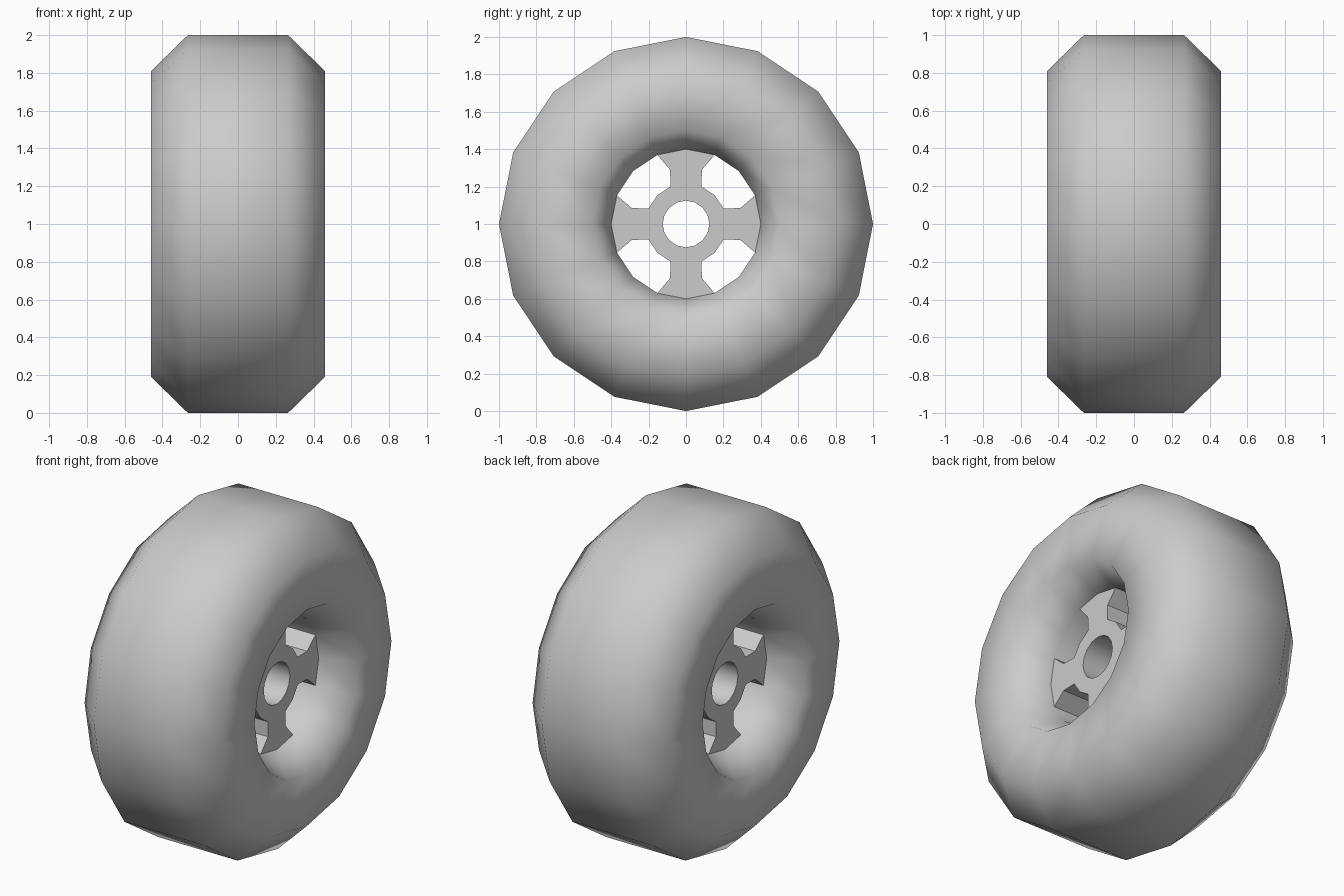
import bpy, bmesh
from math import sin, cos, pi

cube = bpy.data.objects.get("Cube")
if cube:
    bpy.data.objects.remove(cube, do_unlink=True)

SIDES = 16
STEP = 2 * pi / SIDES
AXLE_Z = 1.0
RIM_R, HUB_R, BORE_R = 0.40, 0.217, 0.125
HUB_HALF = 0.26

grey = bpy.data.materials.new("light_grey")
grey.use_nodes = True
colour = (0.6, 0.6, 0.6, 1)
grey.diffuse_color = colour
grey.node_tree.nodes["Principled BSDF"].inputs["Base Color"].default_value = colour


def polar(x, radius, angle):
    """Point around the axle, angle measured from straight up."""
    return (x, radius * sin(angle), AXLE_Z + radius * cos(angle))


def finish(bm, name):
    bmesh.ops.recalc_face_normals(bm, faces=bm.faces)
    mesh = bpy.data.meshes.new(name)
    bm.to_mesh(mesh)
    bm.free()
    mesh.materials.append(grey)
    obj = bpy.data.objects.new(name, mesh)
    bpy.context.collection.objects.link(obj)
    bpy.ops.object.select_all(action="DESELECT")
    obj.select_set(True)
    bpy.context.view_layer.objects.active = obj
    return obj


# Tyre: closed eight-sided section swept around the axle
half = [(0.265, RIM_R), (0.46, 0.5), (0.46, 0.81), (0.265, 1.0)]
section = half + [(-x, r) for x, r in reversed(half)]
bm = bmesh.new()
rings = [[bm.verts.new(polar(x, r, i * STEP)) for x, r in section]
         for i in range(SIDES)]
for i in range(SIDES):
    a, b = rings[i], rings[(i + 1) % SIDES]
    for j in range(len(section)):
        k = (j + 1) % len(section)
        bm.faces.new((a[j], a[k], b[k], b[j]))
finish(bm, "tyre")
bpy.ops.object.shade_smooth()

# Wheel: flat ring with four flared spokes, extruded across the width
bm = bmesh.new()


def flat_face(points):
    bm.faces.new([bm.verts.new(polar(HUB_HALF, r, a)) for r, a in points])


for i in range(SIDES):
    a, b = i * STEP, (i + 1) * STEP
    flat_face([(BORE_R, a), (BORE_R, b), (HUB_R, b), (HUB_R, a)])

WAIST_R, WAIST_A = 0.302, 0.285
for q in range(4):
    c = q * pi / 2
    waist = [(WAIST_R, c + WAIST_A), (WAIST_R, c - WAIST_A)]
    flat_face([(HUB_R, c - STEP), (HUB_R, c), (HUB_R, c + STEP)] + waist)
    flat_face(waist[::-1] + [(RIM_R, c + STEP), (RIM_R, c), (RIM_R, c - STEP)])

bmesh.ops.remove_doubles(bm, verts=bm.verts, dist=0.001)
bmesh.ops.recalc_face_normals(bm, faces=bm.faces)
front = list(bm.faces)
copy = bmesh.ops.extrude_face_region(bm, geom=front, use_keep_orig=True)
moved = [g for g in copy["geom"] if isinstance(g, bmesh.types.BMVert)]
bmesh.ops.translate(bm, verts=moved, vec=(-2 * HUB_HALF, 0, 0))
finish(bm, "wheel_hub")
bpy.ops.object.shade_smooth_by_angle(angle=pi / 6)
